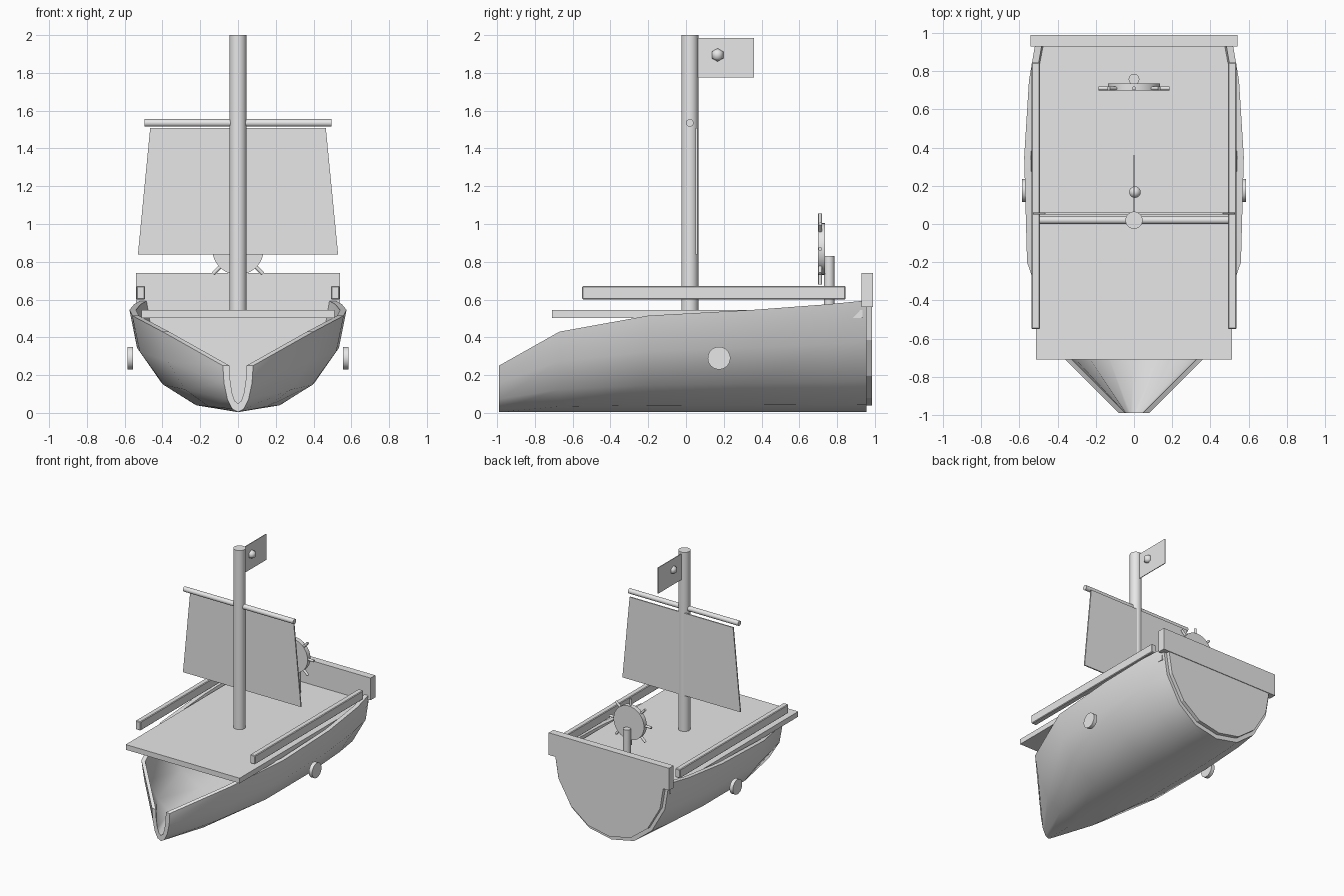
import bpy, bmesh, math
from mathutils import Matrix, Vector

cube = bpy.data.objects.get("Cube")
if cube:
    bpy.data.objects.remove(cube, do_unlink=True)

grey = bpy.data.materials.new("light grey")
grey.use_nodes = True
grey.diffuse_color = (0.8, 0.8, 0.8, 1)
grey.node_tree.nodes["Principled BSDF"].inputs["Base Color"].default_value = (0.8, 0.8, 0.8, 1)


def finish(name, bm, smooth=None):
    """Turn a bmesh into a named, coloured object."""
    bmesh.ops.recalc_face_normals(bm, faces=bm.faces)
    mesh = bpy.data.meshes.new(name)
    bm.to_mesh(mesh)
    bm.free()
    obj = bpy.data.objects.new(name, mesh)
    bpy.context.collection.objects.link(obj)
    mesh.materials.append(grey)
    if smooth:
        bpy.ops.object.select_all(action='DESELECT')
        obj.select_set(True)
        bpy.context.view_layer.objects.active = obj
        bpy.ops.object.shade_smooth_by_angle(angle=math.radians(smooth))
    return obj


def box(name, low, high, bevel=0):
    low, high = Vector(low), Vector(high)
    bm = bmesh.new()
    bmesh.ops.create_cube(bm, size=1, matrix=Matrix.Translation((low + high) / 2)
                          @ Matrix.Diagonal((*(high - low), 1)))
    if bevel:
        bmesh.ops.bevel(bm, geom=bm.edges[:], offset=bevel, segments=1, affect='EDGES')
    return finish(name, bm)


def rod(name, start, end, radius, sides=24):
    start, end = Vector(start), Vector(end)
    axis = end - start
    bm = bmesh.new()
    bmesh.ops.create_cone(bm, cap_ends=True, segments=sides, radius1=radius, radius2=radius,
                          depth=axis.length, matrix=Matrix.Translation((start + end) / 2)
                          @ axis.to_track_quat('Z', 'Y').to_matrix().to_4x4())
    return finish(name, bm, 40)


def plate(name, outline, y0, y1):
    """Extrude an x/z outline from y0 to y1."""
    bm = bmesh.new()
    face = bm.faces.new([bm.verts.new((x, y0, z)) for x, z in outline])
    made = bmesh.ops.extrude_face_region(bm, geom=[face])["geom"]
    bmesh.ops.translate(bm, vec=(0, y1 - y0, 0),
                        verts=[v for v in made if isinstance(v, bmesh.types.BMVert)])
    return finish(name, bm)


# Hull: thick-walled loft, open at the top and the bow
RIB = [(0, 0), (0.39, 0.07), (0.7, 0.28), (0.93, 0.63), (1, 1)]
STATIONS = [(-0.99, 0.08, 0.25), (-0.67, 0.4, 0.43), (-0.2, 0.56, 0.515),
            (0.35, 0.575, 0.545), (0.75, 0.55, 0.575), (0.955, 0.515, 0.595)]


def section(width, top, floor):
    half = [(x * width, floor + z * (top - floor)) for x, z in RIB]
    return [(-x, z) for x, z in half[:0:-1]] + half


bm = bmesh.new()
rings = []
for y, width, top in STATIONS:
    outer = [bm.verts.new((x, y, z)) for x, z in section(width, top, 0.004)]
    inner = [bm.verts.new((x, y, z)) for x, z in section(width - 0.035, top, 0.05)]
    rings.append((outer, inner))
count = len(rings[0][0])
for (oa, ia), (ob, ib) in zip(rings, rings[1:]):
    for a, b in ((oa, ob), (ia, ib)):
        for i in range(count - 1):
            bm.faces.new((a[i], a[i + 1], b[i + 1], b[i]))
    for i in (0, -1):
        bm.faces.new((oa[i], ia[i], ib[i], ob[i]))
for outer, inner in (rings[0], rings[-1]):
    for i in range(count - 1):
        bm.faces.new((outer[i], outer[i + 1], inner[i + 1], inner[i]))
finish("hull", bm, 40)

# Transom closing the stern
plate("transom", section(0.49, 0.59, 0.04), 0.93, 0.985)

# Deck and rails
box("deck", (-0.512, -0.71, 0.503), (0.512, 0.935, 0.545))
box("stern_rail", (-0.541, 0.93, 0.56), (0.541, 0.99, 0.74))
for side, sign in (("left", 1), ("right", -1)):
    xs = sorted((sign * 0.492, sign * 0.537))
    box(side + "_rail", (xs[0], -0.55, 0.6), (xs[1], 0.845, 0.672), 0.005)
    rod(side + "_porthole", (sign * 0.556, 0.175, 0.29), (sign * 0.586, 0.175, 0.29), 0.06, 32)

# Mast, yard and sail
rod("mast", (0, 0.02, 0.54), (0, 0.02, 2), 0.045, 32)
rod("yard", (-0.495, 0.02, 1.535), (0.495, 0.02, 1.535), 0.02)
plate("sail", [(-0.53, 0.838), (0.53, 0.838), (0.465, 1.508), (-0.465, 1.508)], 0.05, 0.06)

# Flag with a round boss
box("flag", (-0.003, 0.06, 1.775), (0.003, 0.36, 1.985))
bm = bmesh.new()
bmesh.ops.create_uvsphere(bm, u_segments=16, v_segments=3, radius=0.035,
                          matrix=Matrix.Translation((0.005, 0.167, 1.895)))
finish("flag_boss", bm, 70)

# Steering wheel on its post
HUB = Vector((0, 0.71, 0.868))
rod("wheel_post", (0, 0.758, 0.54), (0, 0.758, 0.83), 0.028)
rod("wheel_disc", HUB + Vector((0, -0.012, 0)), HUB + Vector((0, 0.025, 0)), 0.137, 32)
for i in range(4):
    angle = i * math.pi / 4
    arm = Vector((math.cos(angle), 0, math.sin(angle))) * 0.187
    rod("wheel_spoke_%d" % (i + 1), HUB - arm, HUB + arm, 0.01, 12)
